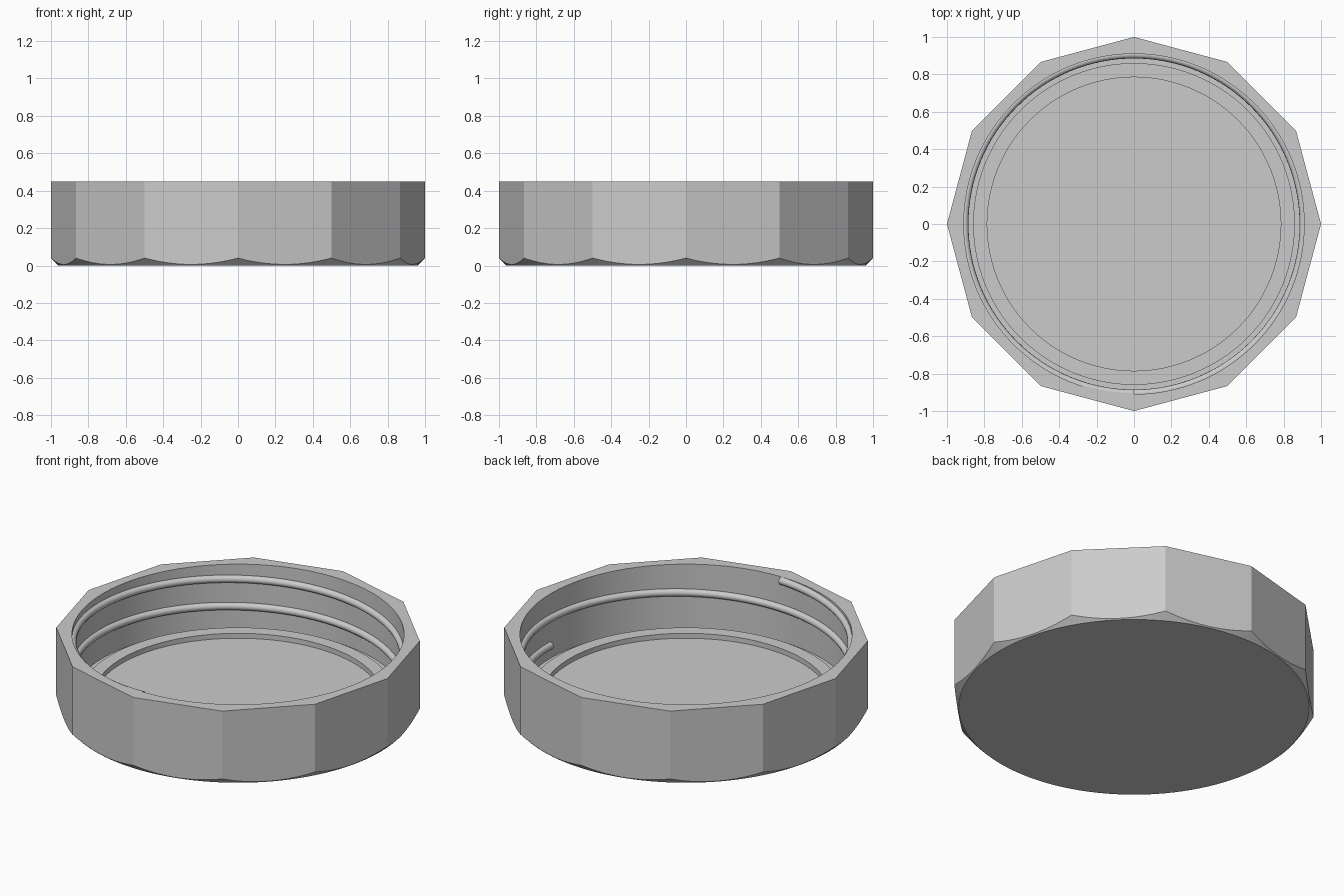
import bpy, bmesh, math

cube = bpy.data.objects.get("Cube")
if cube:
    bpy.data.objects.remove(cube, do_unlink=True)

HEIGHT = 0.45
WALL = 0.91      # inner wall radius
FLOOR = 0.06
SEGMENTS = 128

grey = bpy.data.materials.new("plain_grey")
grey.use_nodes = True
colour = (0.6, 0.6, 0.6, 1)
grey.diffuse_color = colour
grey.node_tree.nodes["Principled BSDF"].inputs["Base Color"].default_value = colour


def add_object(name, data):
    ob = bpy.data.objects.new(name, data)
    bpy.context.collection.objects.link(ob)
    data.materials.append(grey)
    return ob


def activate(ob):
    bpy.ops.object.select_all(action='DESELECT')
    ob.select_set(True)
    bpy.context.view_layer.objects.active = ob


def mesh_object(name, bm):
    bmesh.ops.recalc_face_normals(bm, faces=bm.faces)
    me = bpy.data.meshes.new(name)
    bm.to_mesh(me)
    bm.free()
    return add_object(name, me)


def lathe(name, profile):
    """Revolve an (r, z) profile, which starts and ends on the axis."""
    bm = bmesh.new()
    rings = []
    for r, z in profile:
        if r == 0:
            rings.append([bm.verts.new((0, 0, z))] * SEGMENTS)
        else:
            rings.append([bm.verts.new((r * math.cos(a), r * math.sin(a), z))
                          for a in (i * math.tau / SEGMENTS for i in range(SEGMENTS))])
    for low, high in zip(rings, rings[1:]):
        for i in range(SEGMENTS):
            j = (i + 1) % SEGMENTS
            corners = dict.fromkeys((low[i], low[j], high[j], high[i]))
            bm.faces.new(list(corners))
    return mesh_object(name, bm)


# Cap body: coned base edge, hollow inside, raised sealing ring on the floor
cap = lathe("cap_body", [
    (0, 0), (0.96, 0), (1.06, 0.1), (1.06, 0.6), (WALL, 0.6), (WALL, FLOOR),
    (0.86, FLOOR), (0.86, 0.09), (0.785, 0.09), (0.785, FLOOR), (0, FLOOR)])

# Twelve-sided prism that trims the body to its faceted outside
bm = bmesh.new()
base = [bm.verts.new((math.cos(a), math.sin(a), -0.1))
        for a in (math.radians(30 * i) for i in range(12))]
face = bm.faces.new(base)
top = bmesh.ops.extrude_face_region(bm, geom=[face])["geom"]
bmesh.ops.translate(bm, vec=(0, 0, HEIGHT + 0.1),
                    verts=[v for v in top if isinstance(v, bmesh.types.BMVert)])
prism = mesh_object("facet_cutter", bm)
prism.hide_render = True

activate(cap)
trim = cap.modifiers.new("facets", 'BOOLEAN')
trim.operation = 'INTERSECT'
trim.solver = 'EXACT'
trim.object = prism
bpy.ops.object.modifier_apply(modifier=trim.name)
bpy.data.objects.remove(prism, do_unlink=True)
bpy.ops.object.shade_smooth_by_angle(angle=math.radians(20))

# Screw thread: one and three quarter turns of a round bead on the wall
TURNS, PITCH, START = 1.75, 0.165, 0.14
STEPS = 224
curve = bpy.data.curves.new("screw_thread", 'CURVE')
curve.dimensions = '3D'
curve.bevel_depth = 0.022
curve.bevel_resolution = 4
curve.use_fill_caps = True
spline = curve.splines.new('POLY')
spline.points.add(STEPS)
for i, point in enumerate(spline.points):
    turn = TURNS * i / STEPS
    a = turn * math.tau
    r = WALL - 0.003
    point.co = (r * math.cos(a), r * math.sin(a), START + PITCH * turn, 1)
thread = add_object("screw_thread", curve)
activate(thread)
bpy.ops.object.convert(target='MESH')
bpy.ops.object.shade_smooth_by_angle(angle=math.radians(50))
